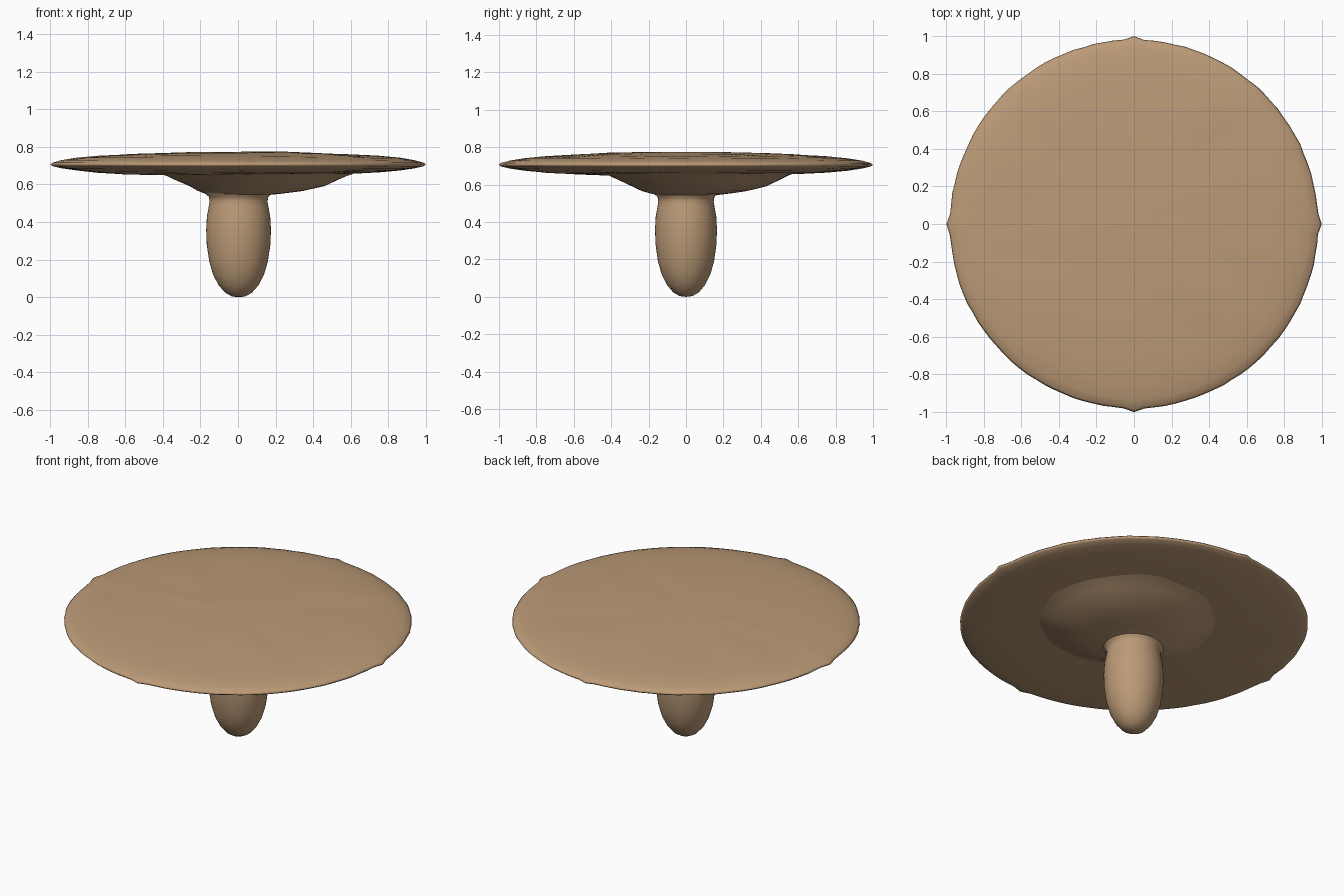
import bpy, bmesh, math
from mathutils import Vector, noise

cube = bpy.data.objects.get("Cube")
if cube:
    bpy.data.objects.remove(cube, do_unlink=True)

tan = bpy.data.materials.new("tan clay")
tan.use_nodes = True
colour = (0.50, 0.325, 0.185, 1)
tan.diffuse_color = colour
tan.node_tree.nodes["Principled BSDF"].inputs["Base Color"].default_value = colour


def lathe(name, profile, segments, shape):
    """Spin (radius, z) points about z; shape() displaces each point."""
    bm = bmesh.new()
    rings = []
    for r, z in profile:
        if r == 0:
            # a pole is one vertex shared by the whole ring
            rings.append([bm.verts.new(shape(0, 0, z))] * segments)
        else:
            rings.append([bm.verts.new(shape(r, math.tau * i / segments, z))
                          for i in range(segments)])
    for low, high in zip(rings, rings[1:]):
        for i in range(segments):
            j = (i + 1) % segments
            corners = (low[i], low[j], high[j], high[i])
            bm.faces.new(list(dict.fromkeys(corners)))
    bmesh.ops.recalc_face_normals(bm, faces=bm.faces)
    mesh = bpy.data.meshes.new(name)
    bm.to_mesh(mesh)
    bm.free()
    for face in mesh.polygons:
        face.use_smooth = True
    mesh.materials.append(tan)
    bpy.context.collection.objects.link(bpy.data.objects.new(name, mesh))


def cap_shape(r, a, z):
    # gently uneven faces, a ragged rim and a slight point on each axis
    x, y = r * math.cos(a), r * math.sin(a)
    side = 1 if z > 0.7 else -1
    sway = noise.noise(Vector((x * 2.5, y * 4, side * 3)))
    z += 0.008 * sway * (1 - r ** 4)
    ragged = noise.noise(Vector((x * 14, y * 14, z * 9)))
    point = math.exp(-(math.sin(2 * a) / 0.07) ** 2)
    k = 1 + r ** 8 * (0.006 * ragged + 0.023 * point)
    return x * k, y * k, z


def swelling_shape(r, a, z):
    # the swelling under the cap leans towards the left and back
    x, y = r * math.cos(a), r * math.sin(a)
    lean = min(1, max(0, (r - 0.14) / 0.22))
    wave = 0.008 * noise.noise(Vector((x * 5, y * 5, 1))) * lean
    return x + 0.1 * lean, y + 0.07 * lean, z + wave


def stem_shape(r, a, z):
    return r * math.cos(a) * 1.02 + 0.003, r * math.sin(a) * 0.98, z


# Thin disc cap
lathe("cap", [(0, 0.65), (0.25, 0.65), (0.45, 0.652), (0.6, 0.657), (0.75, 0.664),
              (0.86, 0.675), (0.93, 0.686), (0.97, 0.697), (0.98, 0.706),
              (0.97, 0.716), (0.93, 0.729), (0.86, 0.742), (0.75, 0.752),
              (0.6, 0.76), (0.45, 0.766), (0.25, 0.772), (0, 0.774)],
      112, cap_shape)

# Shallow swelling beneath the cap
lathe("cap_underside", [(0.12, 0.53), (0.15, 0.543), (0.21, 0.552), (0.28, 0.566),
                        (0.36, 0.592), (0.43, 0.624), (0.48, 0.647), (0.53, 0.665)],
      64, swelling_shape)

# Rounded stem with a narrowed neck
lathe("stem", [(0, 0), (0.035, 0.004), (0.07, 0.024), (0.105, 0.065), (0.133, 0.12),
               (0.153, 0.19), (0.166, 0.28), (0.169, 0.36), (0.165, 0.43),
               (0.156, 0.48), (0.151, 0.51), (0.155, 0.535), (0.18, 0.555),
               (0.2, 0.6)],
      48, stem_shape)
